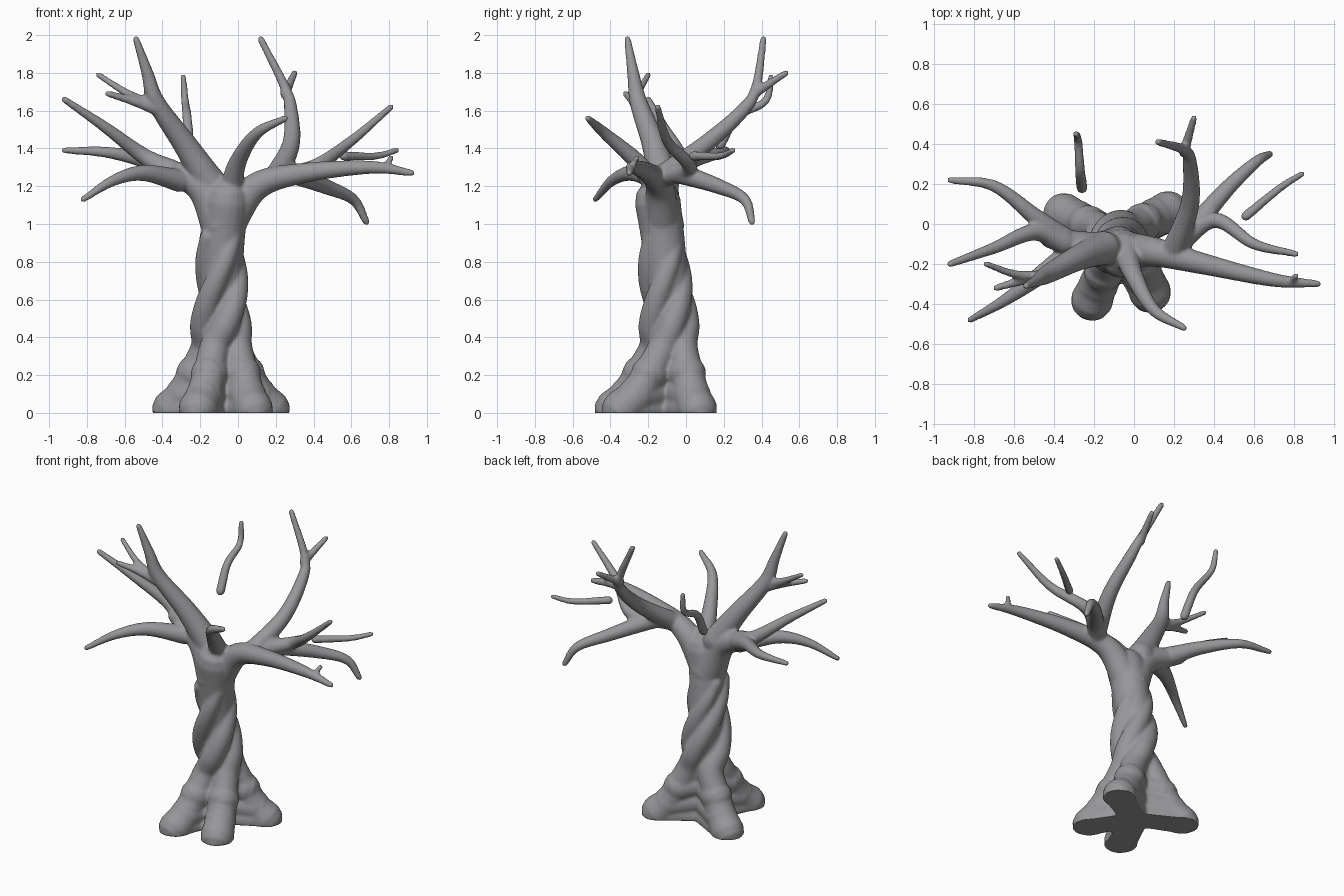
import bpy
import bmesh
from math import sin, cos, pi, radians
from mathutils import Vector

if "Cube" in bpy.data.objects:
    bpy.data.objects.remove(bpy.data.objects["Cube"], do_unlink=True)

SIDES = 20
STEPS = 8

# Bark material
bark = bpy.data.materials.new("grey bark")
bark.use_nodes = True
bark_colour = (0.31, 0.31, 0.325, 1)
bark.diffuse_color = bark_colour
bark.node_tree.nodes["Principled BSDF"].inputs["Base Color"].default_value = bark_colour


def smooth_path(points):
    """Catmull-Rom samples through the given points."""
    pts = [Vector(p) for p in points]
    pts = [pts[0] * 2 - pts[1]] + pts + [pts[-1] * 2 - pts[-2]]
    samples = []
    for a, b, c, d in zip(pts, pts[1:], pts[2:], pts[3:]):
        for i in range(STEPS):
            t = i / STEPS
            samples.append((b * 2 + (c - a) * t + (a * 2 - b * 5 + c * 4 - d) * t ** 2
                            + (b * 3 - a - c * 3 + d) * t ** 3) / 2)
    samples.append(pts[-2])
    return samples


def tube(bm, start_radius, end_radius, *points):
    """Closed tapering tube with rounded ends."""
    centres = smooth_path(points)
    last = len(centres) - 1
    tangents = [(centres[min(i + 1, last)] - centres[max(i - 1, 0)]).normalized()
                for i in range(last + 1)]
    radii = [start_radius + (end_radius - start_radius) * (i / last) ** 0.8 + 0.002
             for i in range(last + 1)]
    stations = list(zip(centres, tangents, radii))
    cap_angles = [pi / 6, pi / 3, pi * 0.45]
    head = [(centres[0] - tangents[0] * radii[0] * sin(a), tangents[0], radii[0] * cos(a))
            for a in reversed(cap_angles)]
    tail = [(centres[-1] + tangents[-1] * radii[-1] * sin(a), tangents[-1], radii[-1] * cos(a))
            for a in cap_angles]
    previous = tangents[0]
    side = previous.orthogonal().normalized()
    rings = []
    for centre, tangent, radius in head + stations + tail:
        side = previous.rotation_difference(tangent) @ side
        side = (side - tangent * side.dot(tangent)).normalized()
        across = tangent.cross(side)
        previous = tangent
        rings.append([bm.verts.new(centre + (side * cos(a) + across * sin(a)) * radius)
                      for a in (2 * pi * k / SIDES for k in range(SIDES))])
    for low, high in zip(rings, rings[1:]):
        for k in range(SIDES):
            following = (k + 1) % SIDES
            bm.faces.new((low[k], low[following], high[following], high[k]))
    bm.faces.new(rings[0][::-1])
    bm.faces.new(rings[-1])


def root(bm, toe_x, toe_y, start_angle):
    """Solid foot sloping up to the trunk, then a strand winding half way round it."""
    strand = []
    for i in range(6):
        t = i / 5
        angle = radians(start_angle + 175 * t)
        reach = 0.095 - 0.015 * t
        strand.append(Vector((-0.09 + reach * cos(angle),
                              -0.08 - 0.05 * t + reach * sin(angle),
                              0.35 + 0.58 * t)))
    toe = Vector((toe_x, toe_y, 0.02))
    foot = []
    for i in range(3):
        point = toe.lerp(strand[0], i / 3)
        point.z = toe.z + (strand[0].z - toe.z) * (i / 3) ** 1.4
        foot.append(point)
    tube(bm, 0.105, 0.045, *foot, *strand)
    # Fill beneath the slope, in to the middle of the trunk
    for point, height in zip(foot, (0.02, 0.12, 0.24)):
        tube(bm, 0.098, 0.085, point, (-0.08, -0.08, height))


def finish(name, bm):
    """Fuse the tubes into one skin, flatten the underside and shade it smooth."""
    mesh = bpy.data.meshes.new(name)
    bm.to_mesh(mesh)
    bm.free()
    obj = bpy.data.objects.new(name, mesh)
    bpy.context.collection.objects.link(obj)
    fuse = obj.modifiers.new("fuse", 'REMESH')
    fuse.mode = 'VOXEL'
    fuse.voxel_size = 0.01
    soften = obj.modifiers.new("soften", 'SMOOTH')
    soften.factor = 0.5
    soften.iterations = 6
    evaluated = obj.evaluated_get(bpy.context.evaluated_depsgraph_get())
    skin = bpy.data.meshes.new_from_object(evaluated)
    obj.modifiers.clear()
    obj.data = skin
    for vertex in skin.vertices:
        vertex.co.z = max(vertex.co.z, 0)
    skin.materials.clear()
    skin.materials.append(bark)
    skin.polygons.foreach_set("use_smooth", [True] * len(skin.polygons))
    skin.update()


tree = bmesh.new()

# Trunk core
tube(tree, .095, .12, (-.09, -.09, .1), (-.09, -.08, .5), (-.08, -.12, .9), (-.06, -.15, 1.12))

# Four roots: front right, front left, back left, back right
root(tree, -.21, -.38, 250)
root(tree, .08, -.34, 335)
root(tree, .17, .06, 41)
root(tree, -.35, .05, 148)

# Right main limb
tube(tree, .12, .05, (-.08, -.13, 1), (-.2, -.12, 1.2), (-.42, -.07, 1.3))
# Its tall bough with two twigs
tube(tree, .085, .016, (-.15, -.12, 1.22), (-.28, -.17, 1.42), (-.43, -.25, 1.64),
     (-.48, -.28, 1.8), (-.54, -.31, 1.98))
tube(tree, .035, .015, (-.41, -.25, 1.6), (-.55, -.28, 1.65), (-.69, -.32, 1.69))
tube(tree, .026, .014, (-.48, -.26, 1.64), (-.6, -.25, 1.7), (-.74, -.2, 1.79))
# Its three spreading branches
tube(tree, .06, .016, (-.35, -.09, 1.28), (-.5, -.04, 1.36), (-.7, -.12, 1.51),
     (-.92, -.2, 1.66))
tube(tree, .06, .015, (-.36, -.07, 1.28), (-.5, .04, 1.34), (-.7, .19, 1.38),
     (-.92, .22, 1.39))
tube(tree, .06, .015, (-.31, -.14, 1.23), (-.5, -.28, 1.27), (-.66, -.39, 1.23),
     (-.82, -.48, 1.13))

# Left main limb with its end spur
tube(tree, .1, .016, (-.06, -.13, 1), (.1, -.14, 1.2), (.35, -.2, 1.27),
     (.7, -.28, 1.3), (.92, -.3, 1.27))
tube(tree, .016, .014, (.78, -.29, 1.3), (.81, -.26, 1.35))
# Its tall bough with a twig
tube(tree, .06, .016, (.2, -.13, 1.25), (.28, .1, 1.42), (.28, .3, 1.6),
     (.25, .37, 1.72), (.12, .41, 1.98))
tube(tree, .027, .015, (.25, .36, 1.69), (.3, .53, 1.8))
# Its rising and drooping side branches
tube(tree, .055, .015, (.2, -.12, 1.25), (.4, .02, 1.3), (.6, -.1, 1.44), (.81, -.15, 1.62))
tube(tree, .055, .017, (.28, -.04, 1.27), (.46, .17, 1.2), (.61, .31, 1.13), (.68, .35, 1.01))

# Short branch curving forward from the fork
tube(tree, .065, .016, (-.04, -.14, 1.17), (0, -.26, 1.33), (.1, -.43, 1.48), (.25, -.52, 1.56))
finish("tree", tree)

# Two loose twigs that hang clear of the limbs
back_twig = bmesh.new()
tube(back_twig, .014, .027, (-.29, .45, 1.78), (-.28, .42, 1.65), (-.27, .27, 1.57),
     (-.26, .18, 1.42))
finish("back_twig", back_twig)

left_twig = bmesh.new()
tube(left_twig, .024, .014, (.56, .04, 1.36), (.73, .18, 1.36), (.84, .25, 1.39))
finish("left_twig", left_twig)
